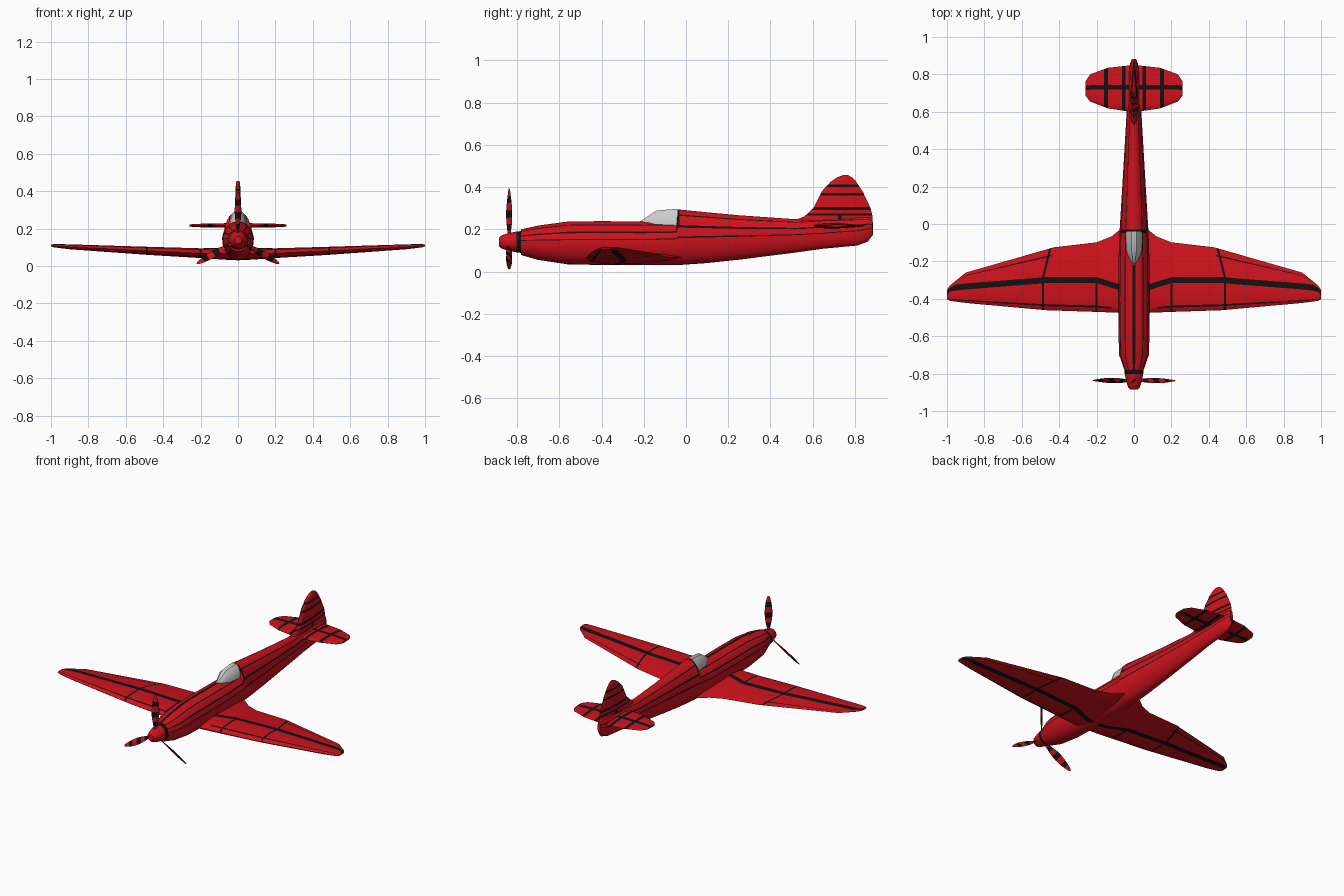
import bpy, bmesh
from math import sin, cos, radians, pi, sqrt
from mathutils import Matrix, Vector

if "Cube" in bpy.data.objects:
    bpy.data.objects.remove(bpy.data.objects["Cube"])


def material(name, rgb):
    m = bpy.data.materials.new(name)
    m.diffuse_color = (*rgb, 1)
    m.use_nodes = True
    m.node_tree.nodes["Principled BSDF"].inputs["Base Color"].default_value = m.diffuse_color
    return m


RED = material("red_paint", (0.62, 0.006, 0.012))
BLACK = material("black_paint", (0.006, 0.006, 0.006))


def loft(name, rings, black=None, mirror=False, paint=True, smooth=40):
    """Skin a list of closed rings; black(i, j) picks the striped faces."""
    bm = bmesh.new()
    vs = [[bm.verts.new(p) for p in ring] for ring in rings]
    n = len(rings[0])
    for i in range(len(vs) - 1):
        for j in range(n):
            k = (j + 1) % n
            f = bm.faces.new((vs[i][j], vs[i][k], vs[i + 1][k], vs[i + 1][j]))
            if black and black(i, j):
                f.material_index = 1
    if not mirror:
        bm.faces.new(vs[0])
    bm.faces.new(vs[-1])
    bmesh.ops.recalc_face_normals(bm, faces=bm.faces)
    me = bpy.data.meshes.new(name)
    bm.to_mesh(me)
    bm.free()
    ob = bpy.data.objects.new(name, me)
    bpy.context.collection.objects.link(ob)
    if paint:
        me.materials.append(RED)
        me.materials.append(BLACK)
    if mirror:
        ob.modifiers.new("mirror", 'MIRROR')
    if smooth:
        bpy.ops.object.select_all(action='DESELECT')
        ob.select_set(True)
        bpy.context.view_layer.objects.active = ob
        bpy.ops.object.shade_smooth_by_angle(angle=radians(smooth))
    return ob


def sample(table, s):
    """Linear interpolation between table rows keyed on the first column."""
    for a, b in zip(table, table[1:]):
        if s <= b[0]:
            t = (s - a[0]) / (b[0] - a[0])
            return [u + (v - u) * t for u, v in zip(a, b)]
    return list(table[-1])


def foil(name, table, ribs, black, place, line=0.014, skew=0.0, mirror=True):
    """Lofted aerofoil; rows are span, leading, trailing, stripe, thickness, height."""
    spans = sorted({r[0] for r in table} | {s + d for s, w in ribs for d in (-w, w)})
    rings, cols = [], 9
    for s in spans:
        _, le, te, mid, th, h = sample(table, s)
        a = max(mid - line, le + 0.15 * (te - le))
        b = min(mid + line, te - 0.15 * (te - le))
        ys = [le + (a - le) * t for t in (0, .15, .22, .55, 1)]
        ys += [b + (te - b) * t for t in (0, .4, .7, .75, 1)]
        up, low = [], []
        for k, y in enumerate(ys):
            t = (y - le) / (te - le)
            d = 1.3 * sqrt(max(t, 0)) * (1 - t) * th + 0.0015 * (0 < k < cols)
            out = s + (skew * max(0, y - b) if 0.4 < s < 0.6 else 0)
            up.append(place(out, y, h, d))
            low.append(place(out, y, h, -d))
        rings.append(up + low[-2:0:-1])

    def pick(i, j):
        k = j if j < cols else 2 * cols - 1 - j
        s = (spans[i] + spans[i + 1]) / 2
        return black(k, s, any(abs(s - r) < w for r, w in ribs))
    return loft(name, rings, pick, mirror)


def flat(s, y, h, d):
    return (s, y, h + d)


def upright(s, y, h, d):
    return (d, y, s)


# Fuselage: y, half width, widest height, top, bottom
body = [(-.78, .052, .14, .200, .078), (-.70, .080, .14, .218, .055),
        (-.56, .084, .14, .237, .034), (-.40, .085, .14, .239, .031),
        (-.20, .083, .14, .237, .030), (-.045, .078, .145, .237, .031),
        (-.04, .078, .145, .295, .031), (-.03, .077, .145, .294, .031),
        (.10, .069, .15, .281, .040), (.25, .060, .155, .267, .056),
        (.52, .044, .165, .248, .090), (.65, .037, .172, .255, .108),
        (.81, .030, .185, .258, .123), (.86, .021, .195, .258, .141),
        (.883, .010, .20, .250, .172)]
side = [84, 70, 57, 53, 42, 30, 25, 15, 8, 5, -12, -30, -48, -64, -78]
angles = side + [-90] + [180 - a for a in reversed(side)]
rings = []
for y, w, zc, top, bot in body:
    rings.append([(w * cos(radians(a)), y,
                   zc + sin(radians(a)) * ((top - zc) if a % 360 < 180 else (zc - bot)))
                  for a in angles])
N = len(angles)


def body_black(i, j):
    k = min(j, N - 2 - j) if j < N - 1 else -1
    if i == 6 and k < 5:
        return True
    if k == -1:
        return i < 4
    return k in (2, 5, 8)


loft("fuselage", rings, body_black)

# Spinner with black collar
spin = [(-.885, .02), (-.872, .032), (-.835, .043), (-.803, .049), (-.778, .052)]
loft("spinner", [[(r * cos(2 * pi * k / 16), y, .14 + r * sin(2 * pi * k / 16))
                  for k in range(16)] for y, r in spin], lambda i, j: i == 3)

# Propeller blades: radius, chord, pitch
blade = [(.03, .018, 60), (.055, .022, 55), (.085, .034, 48), (.115, .043, 42),
         (.15, .046, 38), (.185, .041, 34), (.215, .032, 30), (.24, .02, 28), (.254, .008, 26)]
for b in range(3):
    turn = Matrix.Rotation(radians(120 * b), 4, 'Y')
    rings = []
    for r, c, p in blade:
        p = radians(p)
        ring = []
        for u, v in ((-.5, 0), (-.2, .1), (.2, .1), (.5, 0), (.2, -.1), (-.2, -.1)):
            x, y = u * c * cos(p) - v * c * sin(p), u * c * sin(p) + v * c * cos(p)
            ring.append(turn @ Vector((x, y, r)) + Vector((0, -.837, .14)))
        rings.append(ring)
    loft(f"propeller_blade_{b + 1}", rings, lambda i, j: i in (1, 3, 5))

# Canopy
glass = [(-.22, .006, .236), (-.195, .022, .252), (-.14, .043, .289), (-.04, .047, .297)]
loft("canopy", [[(w * u, y, .218 + (top - .218) * v) for u, v in
                 ((1, 0), (.98, .3), (.72, .75), (.3, 1), (-.3, 1), (-.72, .75), (-.98, .3), (-1, 0))]
                for y, w, top in glass], paint=False, smooth=30)

# Wings
foil("wings",
     [(0, -.472, -.01, -.345, .062, .066), (.06, -.474, -.018, -.345, .062, .066),
      (.12, -.473, -.066, -.325, .056, .067), (.2, -.47, -.098, -.3, .05, .069),
      (.47, -.461, -.125, -.3, .042, .081), (.9, -.422, -.26, -.334, .024, .103),
      (.955, -.415, -.305, -.34, .018, .107), (.985, -.41, -.33, -.347, .014, .109),
      (.999, -.403, -.35, -.365, .006, .110)],
     [(.2, .006), (.486, .006)],
     lambda k, s, rib: k == 4 or (k == 1 and s > .1) or (k == 7 and s > .45)
     or (rib and (k < 4 or s > .4)),
     flat, line=.016, skew=-.25)

# Tailplane
foil("tailplane",
     [(0, .60, .85, .73, .022, .215), (.05, .605, .845, .73, .022, .217),
      (.14, .618, .835, .73, .02, .217), (.235, .655, .80, .73, .014, .217),
      (.258, .685, .765, .727, .008, .217)],
     [(.055, .01), (.15, .01)],
     lambda k, s, rib: k == 4 or rib, flat, line=.012)

# Fin and rudder
foil("fin",
     [(.17, .56, .885, .728, .036, 0), (.245, .52, .884, .728, .036, 0),
      (.262, .562, .883, .728, .034, 0), (.30, .603, .874, .73, .032, 0),
      (.38, .643, .836, .74, .026, 0), (.425, .685, .806, .75, .022, 0),
      (.447, .718, .785, .755, .018, 0), (.456, .742, .768, .757, .01, 0)],
     [(.27, .004), (.298, .007), (.365, .006), (.407, .006)],
     lambda k, s, rib: rib or (k == 4 and s < .266), upright, line=.008, mirror=False)
